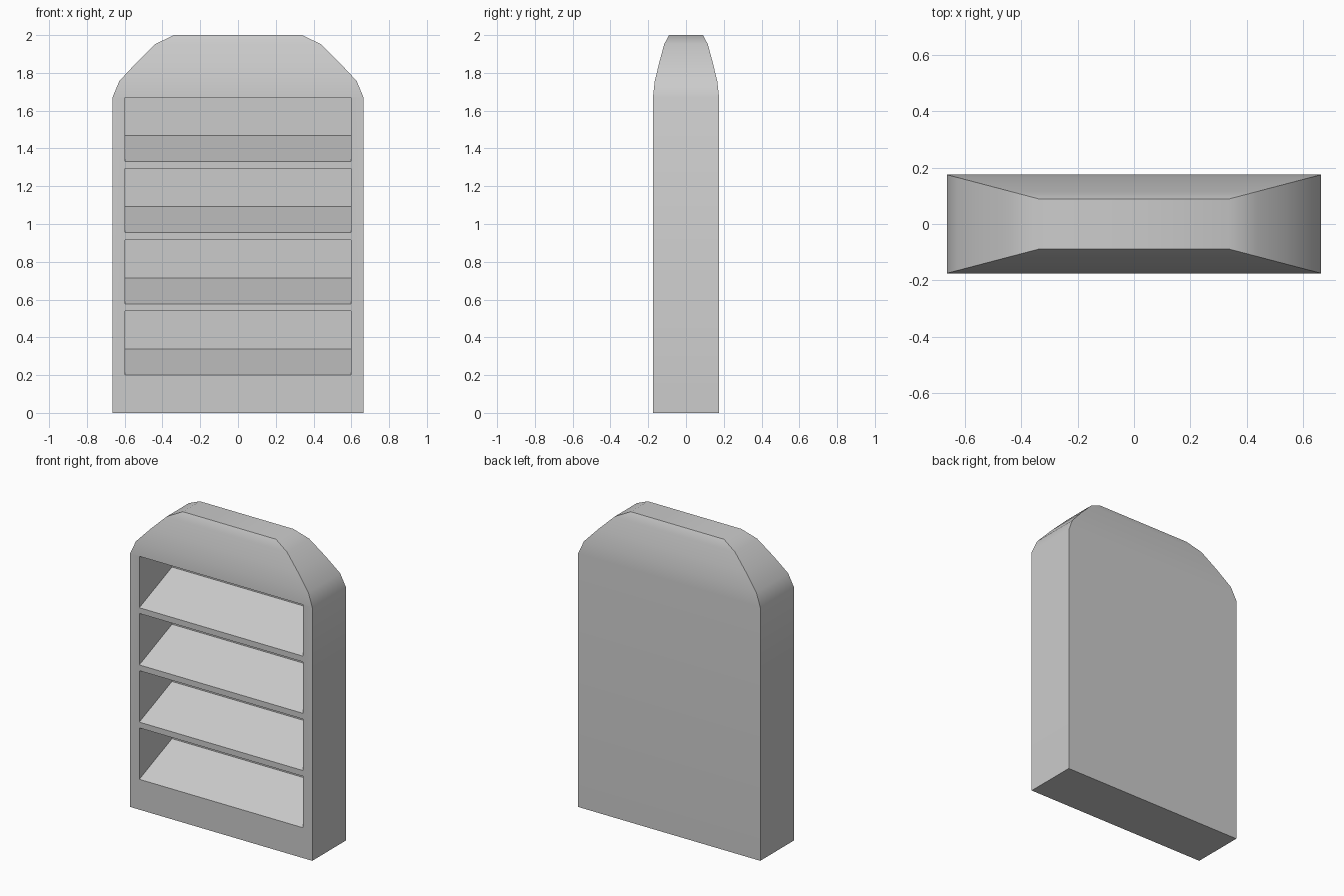
import bpy, bmesh, math

if "Cube" in bpy.data.objects:
    bpy.data.objects.remove(bpy.data.objects["Cube"])

HX, HY = 0.664, 0.175          # half width and half depth of the body
SHELF_X, BACK_Y = 0.597, 0.165  # shelf half width and back wall position


def make_object(name, bm):
    bmesh.ops.recalc_face_normals(bm, faces=bm.faces)
    mesh = bpy.data.meshes.new(name)
    bm.to_mesh(mesh)
    bm.free()
    obj = bpy.data.objects.new(name, mesh)
    bpy.context.collection.objects.link(obj)
    return obj


def loft(bm, rings):
    """Skin a list of closed rings and cap both ends."""
    loops = [[bm.verts.new(p) for p in ring] for ring in rings]
    n = len(loops[0])
    for a, b in zip(loops, loops[1:]):
        for i in range(n):
            j = (i + 1) % n
            bm.faces.new((a[i], a[j], b[j], b[i]))
    bm.faces.new(loops[0])
    bm.faces.new(loops[-1])


# Cabinet body: rectangular rings shrinking towards the rounded top
levels = [(0, 1), (1.671, 1), (1.756, 0.947), (1.854, 0.81), (1.952, 0.66), (2.0, 0.512)]
bm = bmesh.new()
loft(bm, [[(sx * HX * s, sy * HY * s, z) for sx, sy in ((-1, -1), (1, -1), (1, 1), (-1, 1))]
          for z, s in levels])
cabinet = make_object("bookcase_body", bm)

# Shelf recesses: floor slopes up to the back wall
bm = bmesh.new()
slope = 0.138 / (BACK_Y + HY)
front = -HY - 0.05
for k in range(4):
    z = 0.2 + k * 0.377
    profile = [(front, z - 0.0), (-HY, z), (BACK_Y, z + slope * (BACK_Y + HY)),
               (BACK_Y, z + 0.339), (front, z + 0.339)]
    loft(bm, [[(x, y, h) for y, h in profile] for x in (-SHELF_X, SHELF_X)])
cutter = make_object("shelf_cutter", bm)
cutter.hide_render = True

cut = cabinet.modifiers.new("shelves", 'BOOLEAN')
cut.operation = 'DIFFERENCE'
cut.solver = 'EXACT'
cut.object = cutter

bpy.context.view_layer.objects.active = cabinet
cabinet.select_set(True)
bpy.ops.object.modifier_apply(modifier=cut.name)
bpy.data.objects.remove(cutter)

# Smooth rounded top, crisp corners
bpy.ops.object.shade_smooth_by_angle(angle=math.radians(30))
